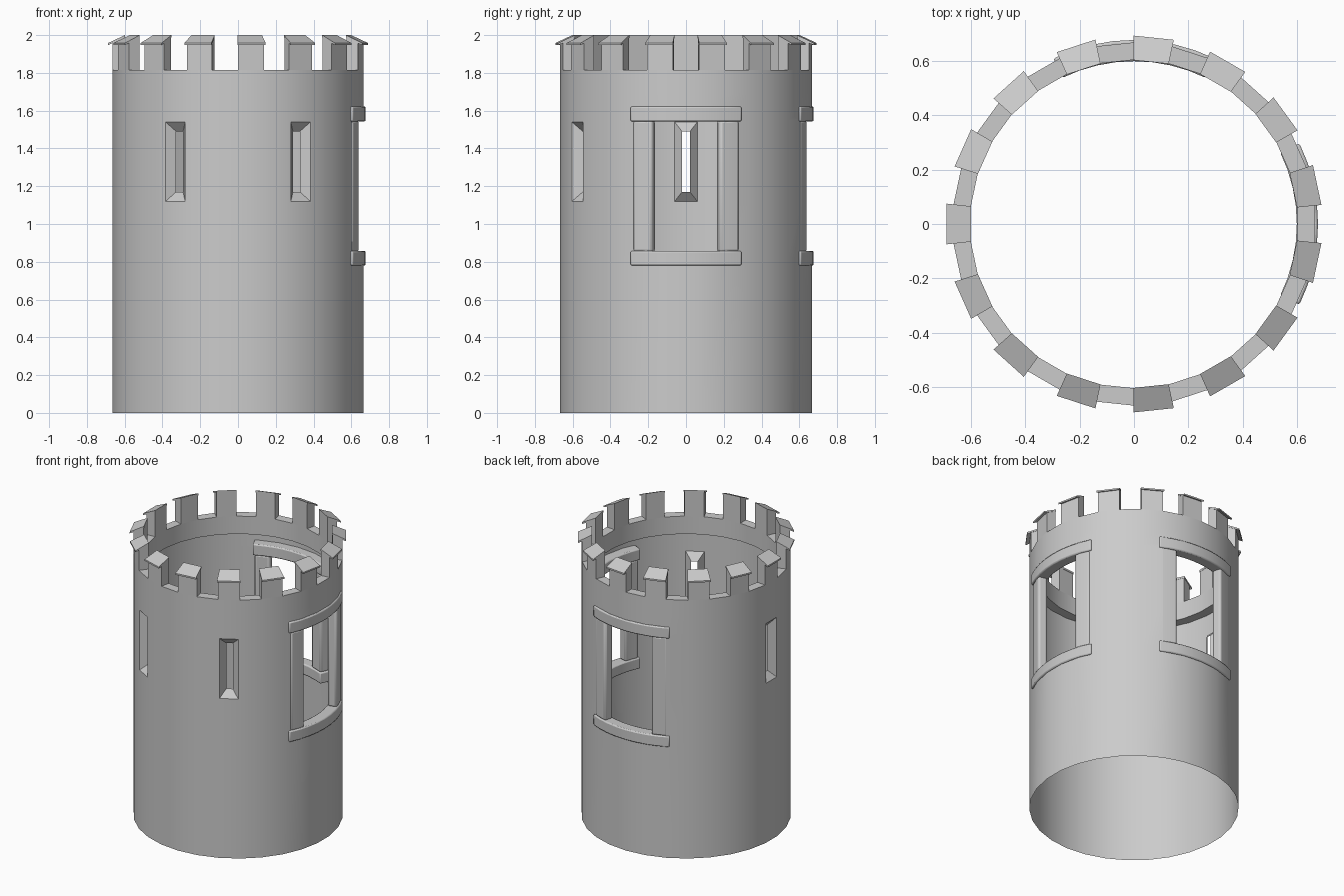
import bpy, bmesh
from math import cos, sin, radians

cube = bpy.data.objects.get("Cube")
if cube:
    bpy.data.objects.remove(cube)

STEP = 12                       # degrees per wall facet
R_OUT, R_IN = 0.667, 0.603      # wall and parapet radii
TOP = 1.815                     # floor of the gaps between merlons
LEDGE = 1.69                    # underside of the parapet
WINDOWS = (0, 90)
SLITS = (180, 240, 300)

stone = bpy.data.materials.new("grey stone")
stone.use_nodes = True
grey = (0.6, 0.6, 0.6, 1)
stone.diffuse_color = grey
stone.node_tree.nodes["Principled BSDF"].inputs["Base Color"].default_value = grey


def polar(r, deg, z):
    a = radians(deg)
    return (r * cos(a), r * sin(a), z)


def finish(bm, name, bevel=0.0, recalc=True):
    bmesh.ops.remove_doubles(bm, verts=bm.verts, dist=0.0005)
    if recalc:
        bmesh.ops.recalc_face_normals(bm, faces=bm.faces)
    mesh = bpy.data.meshes.new(name)
    bm.to_mesh(mesh)
    bm.free()
    mesh.materials.append(stone)
    obj = bpy.data.objects.new(name, mesh)
    bpy.context.collection.objects.link(obj)
    if bevel:
        mod = obj.modifiers.new("soft edges", "BEVEL")
        mod.width = bevel
        mod.segments = 2
    bpy.ops.object.select_all(action="DESELECT")
    obj.select_set(True)
    bpy.context.view_layer.objects.active = obj
    bpy.ops.object.shade_smooth_by_angle(angle=radians(35))
    return obj


def sweep(bm, profile, start, end, steps):
    """Sweep a closed (radius, z) profile round the tower axis."""
    rings = []
    for i in range(steps + 1):
        a = start + (end - start) * i / steps
        rings.append([bm.verts.new(polar(r, a, z)) for r, z in profile])
    n = len(profile)
    for a, b in zip(rings, rings[1:]):
        for i in range(n):
            j = (i + 1) % n
            bm.faces.new((a[i], b[i], b[j], a[j]))
    if end - start < 360:
        bm.faces.new(rings[0])
        bm.faces.new(rings[-1][::-1])


def box(r0, r1, z0, z1):
    return [(r0, z0), (r1, z0), (r1, z1), (r0, z1)]


def slit_cell(bm, centre, z0, z1):
    """Fill one wall cell with a splayed arrow slit, open in the middle."""
    a = radians(centre)
    flat = R_OUT * cos(radians(STEP / 2))
    half = R_OUT * sin(radians(STEP / 2))

    def ring(w, low, high, depth):
        d = flat - depth
        return [bm.verts.new((d * cos(a) - s * sin(a), d * sin(a) + s * cos(a), z))
                for s, z in ((-w, low), (w, low), (w, high), (-w, high))]

    loops = [ring(half, z0, z1, 0),
             ring(0.06, z0 + 0.01, z1 - 0.01, 0),
             ring(0.021, z0 + 0.06, z1 - 0.06, 0.045)]
    for outer, inner in zip(loops, loops[1:]):
        for i in range(4):
            j = (i + 1) % 4
            bm.faces.new((outer[i], outer[j], inner[j], inner[i]))


# Thin round wall with window openings and arrow slits
rows = [0, 0.82, 1.11, 1.55, 1.58, LEDGE, TOP]
bm = bmesh.new()
for k in range(360 // STEP):
    centre = k * STEP
    a0, a1 = centre - STEP / 2, centre + STEP / 2
    in_window = any(abs((centre - w + 180) % 360 - 180) < 19 for w in WINDOWS)
    for z0, z1 in zip(rows, rows[1:]):
        if in_window and 0.8 < z0 and z1 < 1.6:
            continue
        if centre in SLITS and z0 == 1.11:
            slit_cell(bm, centre, z0, z1)
            continue
        bm.faces.new([bm.verts.new(polar(R_OUT, a, z))
                      for a, z in ((a0, z0), (a1, z0), (a1, z1), (a0, z1))])
finish(bm, "tower_wall", recalc=False)

# Thicker parapet ring around the top
bm = bmesh.new()
sweep(bm, box(R_IN, R_OUT, LEDGE, TOP), -STEP / 2, 360 - STEP / 2, 360 // STEP)
finish(bm, "parapet")

# Merlons with sloping cap slabs on every second facet
merlons, caps = bmesh.new(), bmesh.new()
for centre in range(STEP, 360, 2 * STEP):
    a0, a1 = centre - STEP / 2, centre + STEP / 2
    sweep(merlons, [(R_IN, TOP), (R_OUT, TOP), (R_OUT, 1.96), (R_IN, 1.99)], a0, a1, 1)
    sweep(caps, [(R_IN - 0.001, 1.987), (0.692, 1.947), (0.692, 1.958), (R_IN - 0.001, 2.0)],
          a0 - 0.2, a1 + 0.2, 1)
finish(merlons, "merlons")
finish(caps, "merlon_caps")

# Window surrounds: curved lintel and sill with two posts
for w, side in zip(WINDOWS, ("left", "back")):
    for part, z0, z1 in (("sill", 0.78, 0.857), ("lintel", 1.543, 1.622)):
        bm = bmesh.new()
        sweep(bm, box(0.598, 0.676, z0, z1), w - 26, w + 26, 8)
        finish(bm, f"{side}_window_{part}", bevel=0.008)
    bm = bmesh.new()
    for s in (-1, 1):
        mid = w + s * 20.3
        sweep(bm, box(0.604, 0.668, 0.85, 1.55), mid - 4.8, mid + 4.8, 2)
    finish(bm, f"{side}_window_posts", bevel=0.015)
